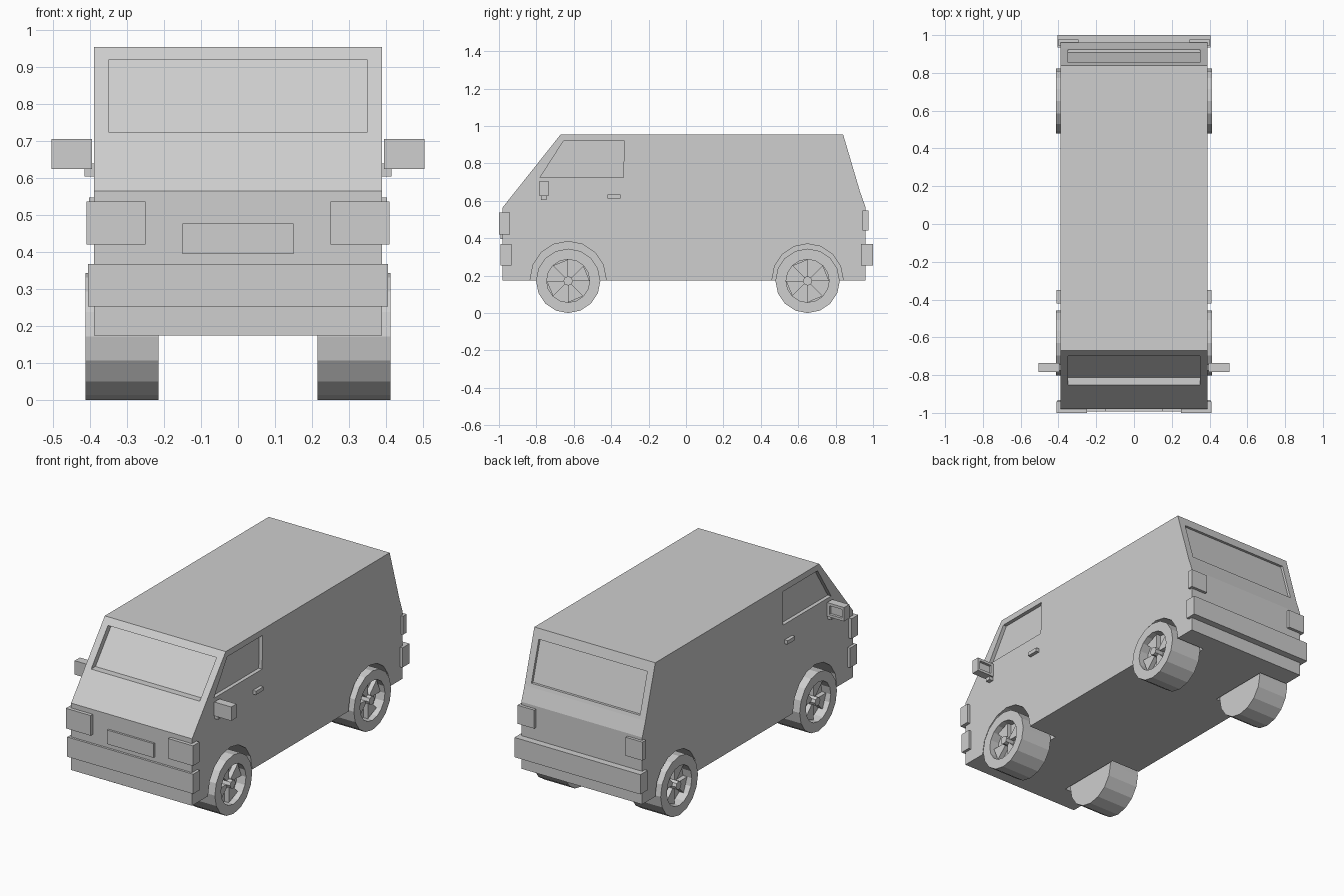
import bpy, bmesh, math

if "Cube" in bpy.data.objects:
    bpy.data.objects.remove(bpy.data.objects["Cube"])

grey = bpy.data.materials.new("plain grey")
grey.diffuse_color = (0.62, 0.62, 0.62, 1)
grey.use_nodes = True
grey.node_tree.nodes["Principled BSDF"].inputs["Base Color"].default_value = grey.diffuse_color


def finish(name, bm):
    bmesh.ops.recalc_face_normals(bm, faces=bm.faces)
    me = bpy.data.meshes.new(name)
    bm.to_mesh(me)
    bm.free()
    me.materials.append(grey)
    ob = bpy.data.objects.new(name, me)
    bpy.context.collection.objects.link(ob)
    return ob


def prism(name, pts, x0, x1):
    """Extrude a (y, z) outline from x0 to x1."""
    bm = bmesh.new()
    f = bm.faces.new([bm.verts.new((x0, y, z)) for y, z in pts])
    g = bmesh.ops.extrude_face_region(bm, geom=[f])["geom"]
    bmesh.ops.translate(bm, vec=(x1 - x0, 0, 0),
                        verts=[v for v in g if isinstance(v, bmesh.types.BMVert)])
    return finish(name, bm)


def box(name, x0, x1, y0, y1, z0, z1):
    return prism(name, [(y0, z0), (y1, z0), (y1, z1), (y0, z1)], x0, x1)


def circle(cy, cz, r, n=16):
    return [(cy + r * math.cos(2 * math.pi * i / n),
             cz + r * math.sin(2 * math.pi * i / n)) for i in range(n)]


def cut(ob, cutter):
    cutter.hide_render = True
    m = ob.modifiers.new("cut", 'BOOLEAN')
    m.operation, m.solver, m.object = 'DIFFERENCE', 'EXACT', cutter
    bpy.context.view_layer.objects.active = ob
    bpy.ops.object.modifier_apply(modifier=m.name)
    bpy.data.objects.remove(cutter)


def lathe(name, prof, cy, cz, n=16):
    """Revolve (x, radius) points around the axle."""
    bm = bmesh.new()
    rings = [[bm.verts.new((x, y, z)) for y, z in circle(cy, cz, r, n)] for x, r in prof]
    for a, b in zip(rings, rings[1:]):
        for i in range(n):
            j = (i + 1) % n
            bm.faces.new((a[i], a[j], b[j], b[i]))
    bm.faces.new(rings[0])
    bm.faces.new(rings[-1])
    return finish(name, bm)


# Body shell
body = prism("body", [(-0.98, 0.175), (-0.98, 0.565), (-0.67, 0.955), (0.84, 0.955),
                      (0.93, 0.65), (0.96, 0.565), (0.96, 0.175)], -0.39, 0.39)

# Recessed windscreen and rear window
def front_y(z): return -0.98 + (z - 0.565) * 0.31 / 0.39
def rear_y(z): return 0.84 + (0.955 - z) * 0.09 / 0.305


def window_cut(fy, z0, z1, out, depth):
    cut(body, prism("window_cutter", [(fy(z0) + out, z0), (fy(z1) + out, z1),
                                      (fy(z1) + depth, z1), (fy(z0) + depth, z0)], -0.35, 0.35))


window_cut(front_y, 0.725, 0.92, -0.1, 0.04)
window_cut(rear_y, 0.67, 0.9, 0.1, -0.015)

AXLES = (("front", -0.63, 0.203), ("rear", 0.65, 0.19))
WZ = 0.172

for s, side in ((-1, "left"), (1, "right")):
    # Recessed door window
    cut(body, prism("door_window_cutter", [(-0.78, 0.725), (-0.655, 0.92), (-0.33, 0.92),
                                           (-0.335, 0.725)], s * 0.368, s * 0.5))
    for end, y, arch in AXLES:
        # Wheel well
        cut(body, prism("well_cutter", circle(y, 0.18, arch), s * 0.205, s * 0.5))
        # Tyre with sunken rim, wedge spokes and hub
        lathe(f"{end}_{side}_wheel",
              [(s * 0.215, 0.06), (s * 0.215, 0.172), (s * 0.412, 0.172),
               (s * 0.412, 0.115), (s * 0.355, 0.115), (s * 0.355, 0.02)], y, WZ)
        for k in range(4):
            a0 = k * math.pi / 2
            a1 = a0 + math.pi / 4
            pts = [(y + r * math.cos(a), WZ + r * math.sin(a))
                   for r, a in ((0.015, a0), (0.115, a0), (0.115, a1), (0.015, a1))]
            prism(f"{end}_{side}_spoke", pts, s * 0.35, s * 0.382)
        prism(f"{end}_{side}_hub", circle(y, WZ, 0.025, 8), s * 0.35, s * 0.408)

    # Lights wrapping the corners
    box(f"{side}_headlight", s * 0.25, s * 0.41, -1.0, -0.94, 0.42, 0.537)
    box(f"{side}_tail_light", s * 0.295, s * 0.403, 0.945, 0.977, 0.44, 0.548)
    # Door handle
    box(f"{side}_door_handle", s * 0.38, s * 0.41, -0.42, -0.35, 0.612, 0.634)
    # Mirror on a short arm, glass recessed to the rear
    mirror = box(f"{side}_mirror", s * 0.395, s * 0.505, -0.783, -0.735, 0.625, 0.706)
    cut(mirror, box("mirror_cutter", s * 0.41, s * 0.49, -0.75, -0.7, 0.64, 0.691))
    box(f"{side}_mirror_arm", s * 0.38, s * 0.415, -0.775, -0.745, 0.605, 0.64)

# Bumpers and grille
box("front_bumper", -0.406, 0.406, -0.993, -0.932, 0.253, 0.368)
box("rear_bumper", -0.406, 0.406, 0.935, 1.0, 0.253, 0.368)
box("grille", -0.15, 0.15, -0.992, -0.96, 0.395, 0.477)
